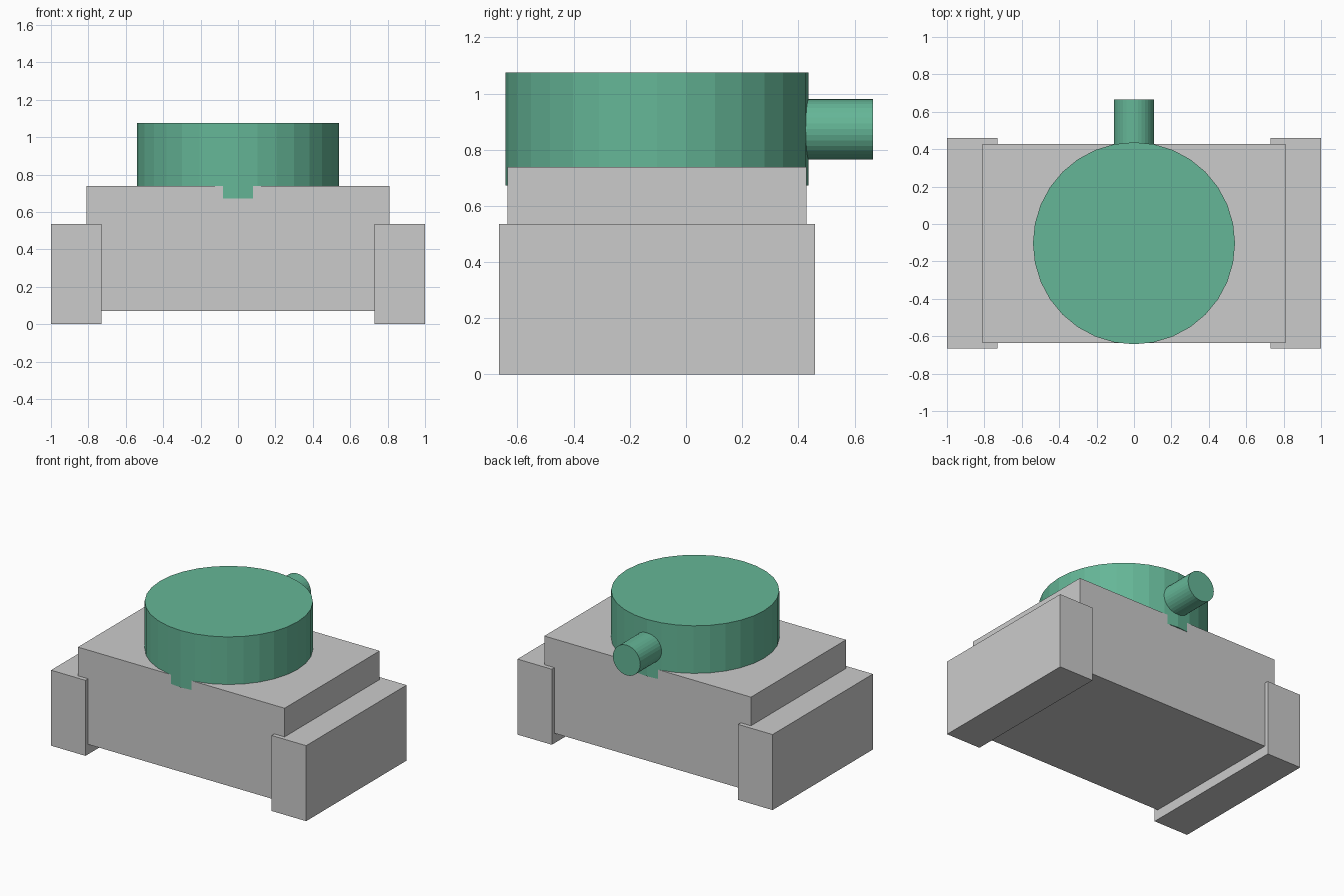
import bpy
from math import radians

if "Cube" in bpy.data.objects:
    bpy.data.objects.remove(bpy.data.objects["Cube"])

GREEN = bpy.data.materials.new("green")
GREEN.diffuse_color = (0.13, 0.47, 0.31, 1)
GREEN.use_nodes = True
GREEN.node_tree.nodes["Principled BSDF"].inputs["Base Color"].default_value = GREEN.diffuse_color
Y_MID = -0.103  # shared centre line of hull, tracks and turret


def box(name, lo, hi):
    centre = [(a + b) / 2 for a, b in zip(lo, hi)]
    bpy.ops.mesh.primitive_cube_add(size=1, location=centre)
    ob = bpy.context.object
    ob.name = name
    ob.scale = [b - a for a, b in zip(lo, hi)]
    bpy.ops.object.transform_apply(location=False, rotation=False, scale=True)
    return ob


def cylinder(name, radius, depth, location, rotation=(0, 0, 0)):
    bpy.ops.mesh.primitive_cylinder_add(vertices=32, radius=radius, depth=depth,
                                        location=location, rotation=rotation)
    ob = bpy.context.object
    ob.name = name
    ob.data.materials.append(GREEN)
    return ob


# Hull
box("hull", (-0.81, Y_MID - 0.532, 0.07), (0.81, Y_MID + 0.532, 0.738))

# Track blocks on both sides
for side, x in (("left", -0.865), ("right", 0.865)):
    box(side + "_track", (x - 0.135, Y_MID - 0.562, 0), (x + 0.135, Y_MID + 0.562, 0.535))

# Turret, sunk slightly into the hull
cylinder("turret", 0.54, 0.403, (0, Y_MID, 0.8735))

# Barrel, running from inside the turret out to the back
cylinder("barrel", 0.107, 0.365, (0, 0.4825, 0.873), (radians(90), 0, 0))
